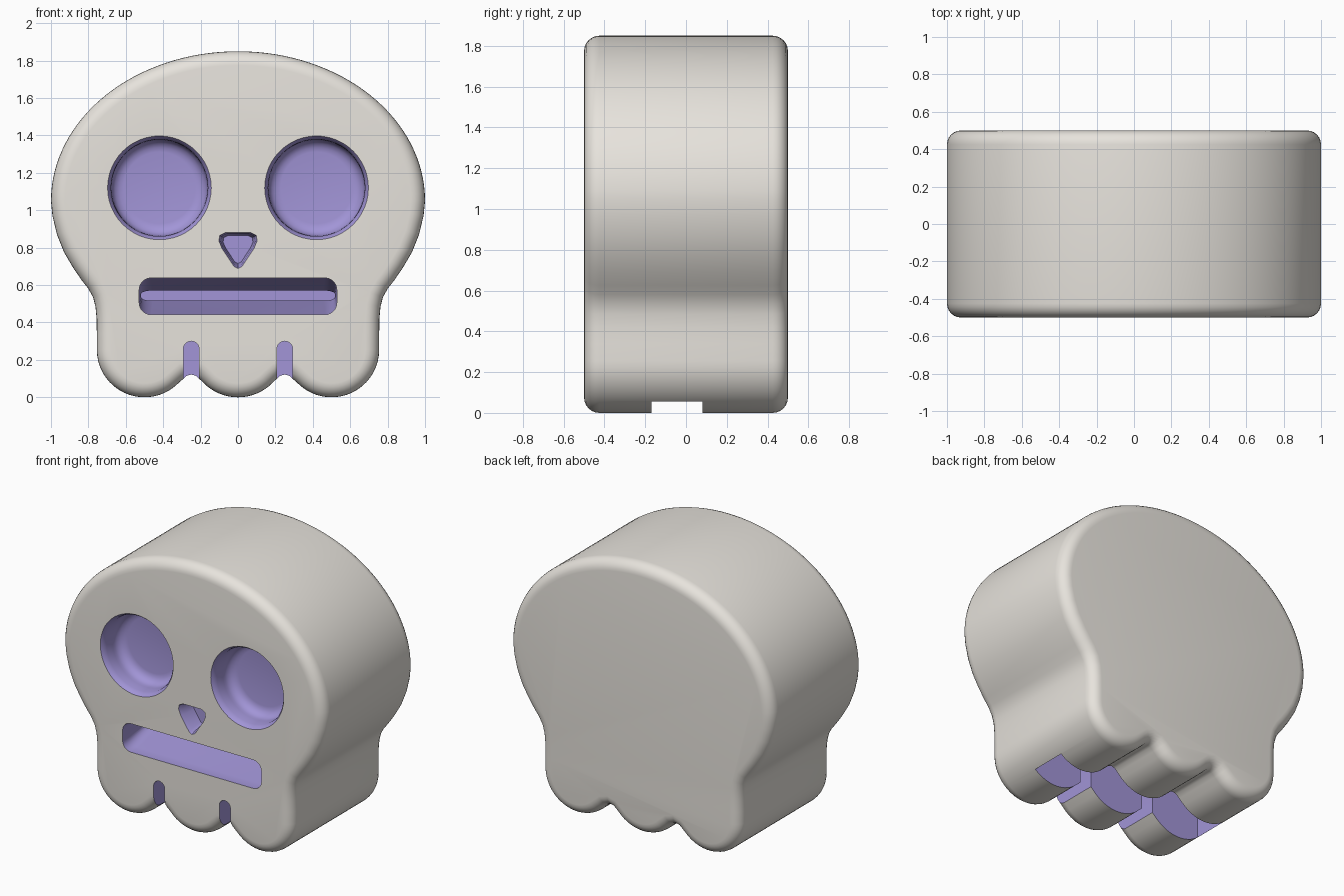
import bpy, bmesh, math
from mathutils import Vector

if "Cube" in bpy.data.objects:
    bpy.data.objects.remove(bpy.data.objects["Cube"])


def material(name, color):
    m = bpy.data.materials.new(name)
    m.diffuse_color = color
    m.use_nodes = True
    m.node_tree.nodes["Principled BSDF"].inputs["Base Color"].default_value = m.diffuse_color
    return m


bone = material("bone", (0.80, 0.77, 0.72, 1))
purple = material("purple", (0.36, 0.30, 0.68, 1))


def loft(name, rings, mat):
    """Closed solid through equal-length rings of 3D points."""
    bm = bmesh.new()
    rows = [[bm.verts.new(p) for p in r] for r in rings]
    n = len(rows[0])
    for a, b in zip(rows, rows[1:]):
        for i in range(n):
            j = (i + 1) % n
            bm.faces.new((a[i], a[j], b[j], b[i]))
    bm.faces.new(rows[0])
    bm.faces.new(rows[-1])
    bmesh.ops.recalc_face_normals(bm, faces=bm.faces)
    me = bpy.data.meshes.new(name)
    bm.to_mesh(me)
    bm.free()
    me.materials.append(mat)
    ob = bpy.data.objects.new(name, me)
    bpy.context.collection.objects.link(ob)
    return ob


def arc(cx, cz, rx, rz, a0, a1, n):
    return [(cx + rx * math.cos(math.radians(a0 + (a1 - a0) * i / n)),
             cz + rz * math.sin(math.radians(a0 + (a1 - a0) * i / n))) for i in range(n + 1)]


def scaled_rings(outline, center, steps):
    """Outline scaled about its center; steps are (y, x scale, z scale)."""
    cx, cz = center
    return [[(cx + (x - cx) * sx, y, cz + (z - cz) * sz) for x, z in outline]
            for y, sx, sz in steps]


# skull outline, right half from crown to middle tooth, then mirrored
half = arc(0, 1.05, 1.0, 0.80, 90, 0, 32)
half += [(0.992, 0.97), (0.968, 0.87), (0.93, 0.775), (0.88, 0.69), (0.835, 0.625),
         (0.80, 0.58), (0.775, 0.535), (0.762, 0.485), (0.756, 0.42), (0.755, 0.34)]
half += arc(0.5, 0.255, 0.255, 0.255, 0, -130, 18)
half += [(0.30, 0.092), (0.276, 0.114), (0.25, 0.122), (0.224, 0.114), (0.20, 0.092)]
half += arc(0, 0.26, 0.26, 0.26, -50, -90, 7)
outline = half + [(-x, z) for x, z in half[-2:0:-1]]


def inset(pts, d):
    out = []
    for i, p in enumerate(pts):
        t = (Vector(pts[(i + 1) % len(pts)]) - Vector(pts[i - 1])).normalized()
        out.append((p[0] + t.y * d, p[1] - t.x * d))
    return out


# rounded front and back rims
R, N = 0.075, 6
rim = [(R * (1 - math.sin(math.pi / 2 * k / N)), -0.5 + R * (1 - math.cos(math.pi / 2 * k / N)))
       for k in range(N + 1)]
rim += [(d, -y) for d, y in rim[::-1]]
skull = loft("skull", [[(x, y, z) for x, z in inset(outline, d)] for d, y in rim], bone)

cutters = []

# eye sockets with soft rim and rounded floor
for s in (-1, 1):
    c = (0.42 * s, 1.12)
    steps = [(-0.6, 1.03), (-0.501, 1.03), (-0.485, 0.985), (-0.46, 0.96), (-0.40, 0.95)]
    steps += [(-0.38 + 0.06 * math.sin(a), 0.71 + 0.24 * math.cos(a))
              for a in (0, 0.4, 0.8, 1.2, math.pi / 2)]
    cutters.append(loft("eye_cutter", scaled_rings(arc(*c, 0.27, 0.27, 0, 352.5, 47), c,
                                                   [(y, k, k) for y, k in steps]), purple))

# nose: inverted rounded triangle
nose = [(-0.07, 0.88), (0.07, 0.88), (0.098, 0.865), (0.102, 0.835), (0.085, 0.795), (0.022, 0.70),
        (0, 0.688), (-0.022, 0.70), (-0.085, 0.795), (-0.102, 0.835), (-0.098, 0.865)]
cutters.append(loft("nose_cutter", scaled_rings(
    nose, (0, 0.81), [(-0.6, 1, 1), (-0.5, 1, 1), (-0.47, 0.9, 0.9), (-0.38, 0.78, 0.78)]), purple))

# mouth: wide slot narrowing towards the inner chamber
mouth = []
for sx, sz, a in ((1, 1, 0), (-1, 1, 90), (-1, -1, 180), (1, -1, 270)):
    mouth += arc(sx * 0.465, 0.54 + sz * 0.035, 0.063, 0.063, a, a + 90, 6)
cutters.append(loft("mouth_cutter", scaled_rings(
    mouth, (0, 0.545), [(-0.6, 1, 1), (-0.42, 1, 1), (-0.19, 0.98, 0.28), (-0.03, 0.98, 0.28)]), purple))

# inner chamber open at the bottom through the teeth
cutters.append(loft("chamber_cutter", [
    [(-0.66, y, -0.1), (0.66, y, -0.1), (0.66, y, 0.60), (-0.66, y, 0.60)]
    for y in (-0.17, 0.08)], purple))

# deep gaps between the front teeth
for s in (-1, 1):
    gap = [(0.25 * s - 0.042, -0.1), (0.25 * s + 0.042, -0.1)] + arc(0.25 * s, 0.258, 0.042, 0.042, 0, 180, 10)
    cutters.append(loft("tooth_gap_cutter", [[(x, y, z) for x, z in gap] for y in (-0.6, -0.05)], purple))

# cut all openings, then smooth
bpy.context.view_layer.objects.active = skull
skull.select_set(True)
for c in cutters:
    c.hide_render = True
    m = skull.modifiers.new("cut", "BOOLEAN")
    m.operation = "DIFFERENCE"
    m.solver = "EXACT"
    m.material_mode = "TRANSFER"
    m.object = c
    bpy.ops.object.modifier_apply(modifier=m.name)
for c in cutters:
    bpy.data.objects.remove(c)
bpy.ops.object.shade_smooth_by_angle(angle=math.radians(35))
